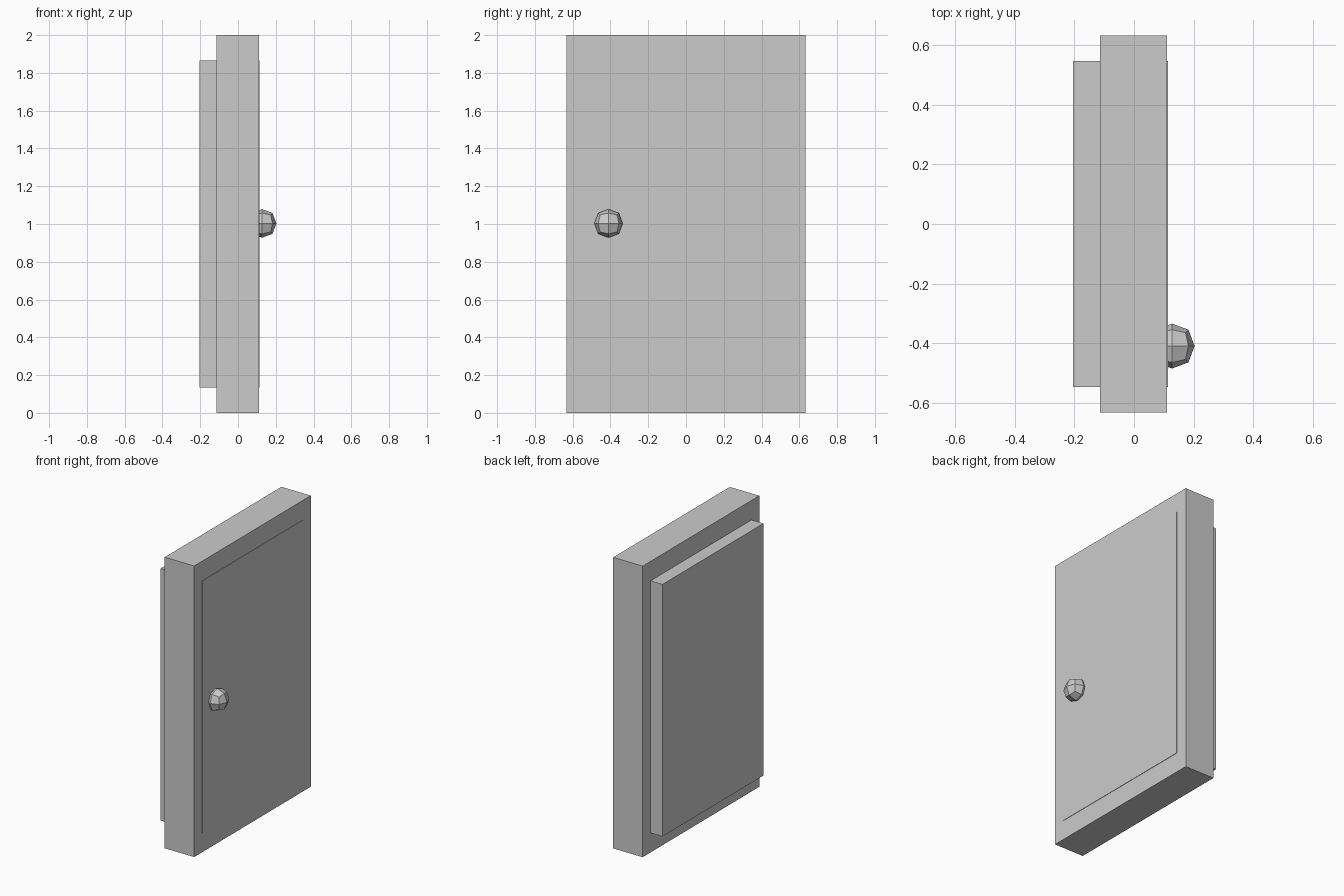
import bpy

if "Cube" in bpy.data.objects:
    bpy.data.objects.remove(bpy.data.objects["Cube"])


def box(name, lo, hi):
    """Axis-aligned box between two corners."""
    centre = [(a + b) / 2 for a, b in zip(lo, hi)]
    bpy.ops.mesh.primitive_cube_add(size=1, location=centre)
    obj = bpy.context.object
    obj.name = name
    obj.scale = [b - a for a, b in zip(lo, hi)]
    bpy.ops.object.transform_apply(location=False, rotation=False, scale=True)
    return obj


# Surrounding slab
box("door_frame", (-0.114, -0.633, 0), (0.1105, 0.633, 2))

# Door panel: proud at the back, barely proud on the knob side
box("door_panel", (-0.205, -0.548, 0.134), (0.1135, 0.548, 1.866))

# Faceted knob: a cube rounded by one subdivision level
radius = 0.0755
half = radius / 0.8395
c = (0.128, -0.41, 1.003)
knob = box("door_knob", [v - half for v in c], [v + half for v in c])
sub = knob.modifiers.new("round", 'SUBSURF')
sub.levels = sub.render_levels = 1
